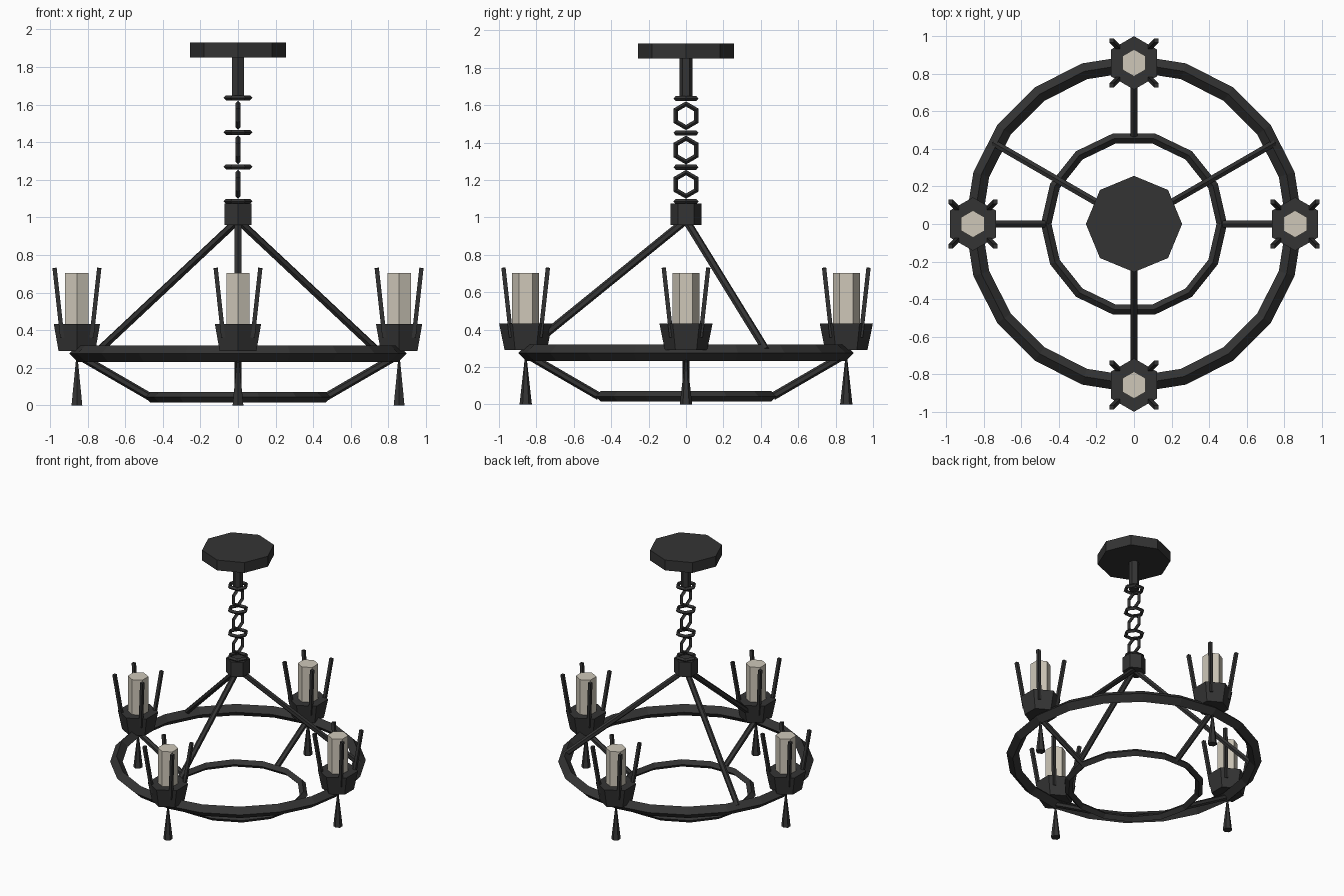
import bpy, math
from mathutils import Vector

if "Cube" in bpy.data.objects:
    bpy.data.objects.remove(bpy.data.objects["Cube"])


def material(name, rgb):
    m = bpy.data.materials.new(name)
    m.diffuse_color = (*rgb, 1)
    m.use_nodes = True
    m.node_tree.nodes["Principled BSDF"].inputs["Base Color"].default_value = m.diffuse_color
    return m


IRON = material("black_iron", (0.034, 0.034, 0.034))
WAX = material("cream_candle", (0.62, 0.575, 0.485))


def finish(name, mat):
    o = bpy.context.object
    o.name = name
    o.data.materials.append(mat)
    return o


def cone(name, sides, r_low, r_high, z0, z1, xy=(0, 0), mat=IRON):
    bpy.ops.mesh.primitive_cone_add(vertices=sides, radius1=r_low, radius2=r_high,
                                    depth=z1 - z0, location=(*xy, (z0 + z1) / 2))
    return finish(name, mat)


def ring(name, sides, major, minor, z, rot=(0, 0, 0)):
    bpy.ops.mesh.primitive_torus_add(major_segments=sides, minor_segments=4,
                                     major_radius=major, minor_radius=minor,
                                     location=(0, 0, z), rotation=rot)
    return finish(name, IRON)


def rod(name, a, b, radius, sides=6):
    a, b = Vector(a), Vector(b)
    d = b - a
    bpy.ops.mesh.primitive_cylinder_add(vertices=sides, radius=radius, depth=d.length,
                                        location=(a + b) / 2,
                                        rotation=d.to_track_quat('Z', 'Y').to_euler())
    return finish(name, IRON)


def polar(r, degrees):
    t = math.radians(degrees)
    return r * math.cos(t), r * math.sin(t)


R = 0.857  # radius of the main ring and of the candle circle

# Ceiling plate, stem and hub
cone("ceiling_plate", 8, 0.256, 0.256, 1.85, 1.93)
cone("stem", 6, 0.036, 0.036, 1.63, 1.86)
cone("hub", 6, 0.083, 0.083, 0.96, 1.073)

# Chain: flat links alternating with upright links
for i in range(7):
    upright = i % 2 == 1
    ring(f"chain_link_{i}", 6, 0.063, 0.014, 1.635 - i * 0.0917,
         (0, math.pi / 2, 0) if upright else (0, 0, 0))

# Main ring and lower ring
ring("main_ring", 20, R - 0.003, 0.044, 0.275)
ring("lower_ring", 14, 0.467, 0.028, 0.043)

# Three hanging rods
for a in (30, 150, 270):
    rod(f"hanging_rod_{a}", (0, 0, 0.985), (*polar(R, a), 0.29), 0.021)

# Four candle holders with lower arms and drops
for a in (0, 90, 180, 270):
    x, y = polar(R, a)
    rod(f"lower_arm_{a}", (*polar(0.465, a), 0.043), (*polar(R, a), 0.27), 0.021)
    cone(f"drop_{a}", 6, 0.033, 0.005, 0, 0.25, (x, y))
    cone(f"candle_cup_{a}", 6, 0.113, 0.142, 0.29, 0.432, (x, y))
    cone(f"candle_{a}", 6, 0.072, 0.072, 0.42, 0.703, (x, y), WAX)
    for b in (45, 135, 225, 315):
        (u, v), (s, t) = polar(0.11, b), polar(0.168, b)
        rod(f"prong_{a}_{b}", (x + u, y + v, 0.36), (x + s, y + t, 0.73), 0.016, 4)
